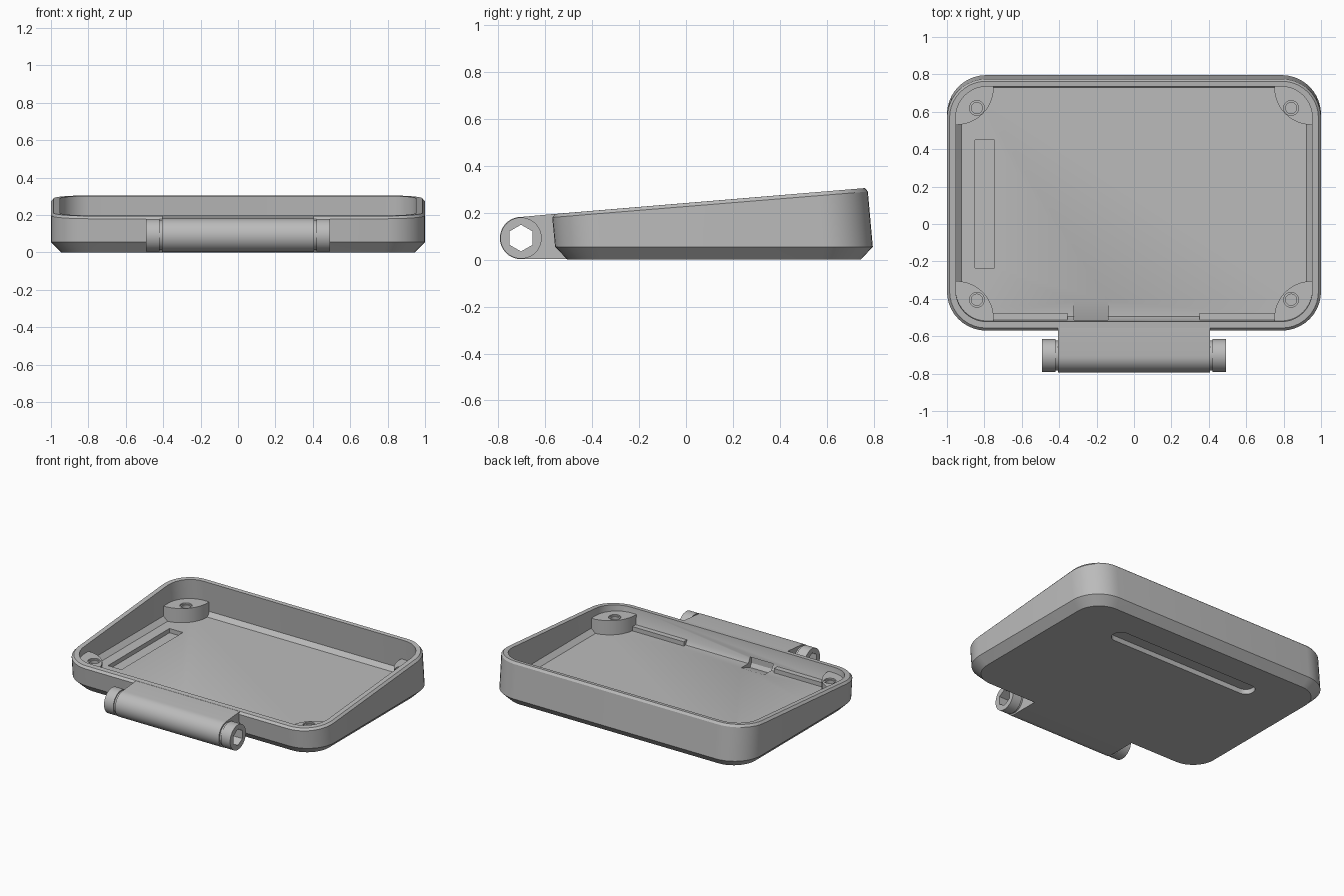
import bpy, bmesh, math
from mathutils import Matrix

if "Cube" in bpy.data.objects:
    bpy.data.objects.remove(bpy.data.objects["Cube"])

gray = bpy.data.materials.new("plain gray")
gray.diffuse_color = (0.5, 0.5, 0.5, 1)
gray.use_nodes = True
gray.node_tree.nodes["Principled BSDF"].inputs["Base Color"].default_value = gray.diffuse_color


def finish(bm, name):
    bmesh.ops.recalc_face_normals(bm, faces=bm.faces[:])
    me = bpy.data.meshes.new(name)
    bm.to_mesh(me)
    bm.free()
    me.materials.append(gray)
    ob = bpy.data.objects.new(name, me)
    bpy.context.collection.objects.link(ob)
    return ob


def rounded_rect(x0, x1, y0, y1, r, n=10):
    pts = []
    corners = ((x1 - r, y1 - r), (x0 + r, y1 - r), (x0 + r, y0 + r), (x1 - r, y0 + r))
    for q, (cx, cy) in enumerate(corners):
        for i in range(n + 1):
            a = math.pi / 2 * (q + i / n)
            pts.append((cx + r * math.cos(a), cy + r * math.sin(a)))
    return pts


def loft(loops, name):
    """Closed solid through a list of equal-length 3D loops."""
    bm = bmesh.new()
    rings = [[bm.verts.new(p) for p in lp] for lp in loops]
    n = len(rings[0])
    for a, b in zip(rings, rings[1:]):
        for i in range(n):
            j = (i + 1) % n
            bm.faces.new((a[i], a[j], b[j], b[i]))
    bm.faces.new(rings[0])
    bm.faces.new(rings[-1])
    return finish(bm, name)


def prism_z(pts, z0, z1, name):
    return loft([[(x, y, z) for x, y in pts] for z in (z0, z1)], name)


def prism_x(pts, x0, x1, name):
    return loft([[(x, y, z) for y, z in pts] for x in (x0, x1)], name)


def circle(cx, cy, r, n, start=0.0):
    return [(cx + r * math.cos(start + 2 * math.pi * i / n),
             cy + r * math.sin(start + 2 * math.pi * i / n)) for i in range(n)]


def cut(ob, cutter):
    m = ob.modifiers.new("cut", 'BOOLEAN')
    m.operation, m.solver, m.object = 'DIFFERENCE', 'EXACT', cutter
    bpy.context.view_layer.objects.active = ob
    bpy.ops.object.modifier_apply(modifier=m.name)
    bpy.data.objects.remove(cutter)


# Tray shell: half width, front y, back y, corner radius, front z, back z
FLOOR = 0.06
sections = [
    (0.945, -0.505, 0.745, 0.17, 0.0, 0.0),
    (1.0, -0.558, 0.796, 0.21, 0.055, 0.055),
    (1.0, -0.57, 0.775, 0.21, 0.18, 0.29),
    (0.986, -0.556, 0.763, 0.195, 0.195, 0.305),
    (0.953, -0.522, 0.735, 0.165, 0.198, 0.302),
    (0.953, -0.512, 0.755, 0.165, 0.09, 0.09),
    (0.922, -0.495, 0.73, 0.14, FLOOR, FLOOR),
]
loops = []
for hx, y0, y1, r, z0, z1 in sections:
    loops.append([(x, y, z0 + (z1 - z0) * (y - y0) / (y1 - y0))
                  for x, y in rounded_rect(-hx, hx, y0, y1, r)])
tray = loft(loops, "tray")

# Pockets: long slot in the floor, rounded slot underneath, sloped cable notch
cut(tray, prism_z([(-0.85, -0.235), (-0.745, -0.235), (-0.745, 0.45), (-0.85, 0.45)],
                  0.03, 0.1, "floor_slot_cutter"))
cut(tray, prism_z(rounded_rect(-0.58, 0.58, 0.43, 0.55, 0.055, 6),
                  -0.05, 0.035, "underside_slot_cutter"))
cut(tray, prism_x([(-0.41, FLOOR + 0.001), (-0.41, 0.1), (-0.53, 0.1), (-0.53, 0.02)],
                  -0.32, -0.14, "cable_notch_cutter"))

parts = [tray]

# Corner screw posts with stepped holes
for sx, sn in ((-1, "left"), (1, "right")):
    for sy, cy, hy, yn in ((1, 0.73, 0.62, "back"), (-1, -0.505, -0.405, "front")):
        pts = []
        for i in range(13):
            a = math.pi / 2 * i / 12
            pts.append((sx * (0.95 - 0.2 * math.cos(a)), cy - sy * 0.2 * math.sin(a)))
        pts += [(sx * 0.965, cy - sy * 0.2), (sx * 0.965, cy - sy * 0.12),
                (sx * 0.922, cy - sy * 0.015), (sx * 0.82, cy + sy * 0.02),
                (sx * 0.75, cy + sy * 0.02)]
        post = prism_z(pts, 0.04, 0.16, f"screw_post_{yn}_{sn}")
        cut(post, prism_z(circle(sx * 0.84, hy, 0.03, 20), 0.07, 0.2, "hole_cutter"))
        cut(post, prism_z(circle(sx * 0.84, hy, 0.04, 20), 0.15, 0.2, "step_cutter"))
        parts.append(post)

# Low ledges along the front wall
for x0, x1, n in ((-0.75, -0.355, "left"), (0.35, 0.75, "right")):
    parts.append(prism_x([(-0.53, 0.05), (-0.475, 0.05), (-0.475, 0.09), (-0.53, 0.09)],
                         x0, x1, f"front_ledge_{n}"))

# Hinge barrel: round front with a web running back to the tray
HY, HZ, HR = -0.703, 0.092, 0.09
profile = [(HY + HR * math.cos(a), HZ + HR * math.sin(a))
           for a in (math.pi / 2 + math.pi * i / 20 for i in range(21))]
profile += [(-0.5, 0.002), (-0.535, 0.06), (-0.535, 0.194), (-0.57, 0.194)]
hinge = [prism_x(profile, -0.405, 0.405, "hinge_barrel")]

# Hinge necks and end collars
for s, n in ((-1, "left"), (1, "right")):
    hinge.append(prism_x(circle(HY, HZ, 0.08, 40), s * 0.40, s * 0.43, f"hinge_neck_{n}"))
    hinge.append(prism_x(circle(HY, HZ, 0.088, 40), s * 0.42, s * 0.492, f"hinge_collar_{n}"))

# Six-sided bore through the whole hinge
for ob in hinge:
    cut(ob, prism_x(circle(HY, HZ, 0.057, 6, math.pi / 2), -0.6, 0.6, "bore_cutter"))
parts += hinge

# Smooth rounded walls, keep edges sharp
bpy.ops.object.select_all(action='DESELECT')
for ob in parts:
    ob.select_set(True)
bpy.context.view_layer.objects.active = tray
bpy.ops.object.shade_smooth_by_angle(angle=math.radians(28))
